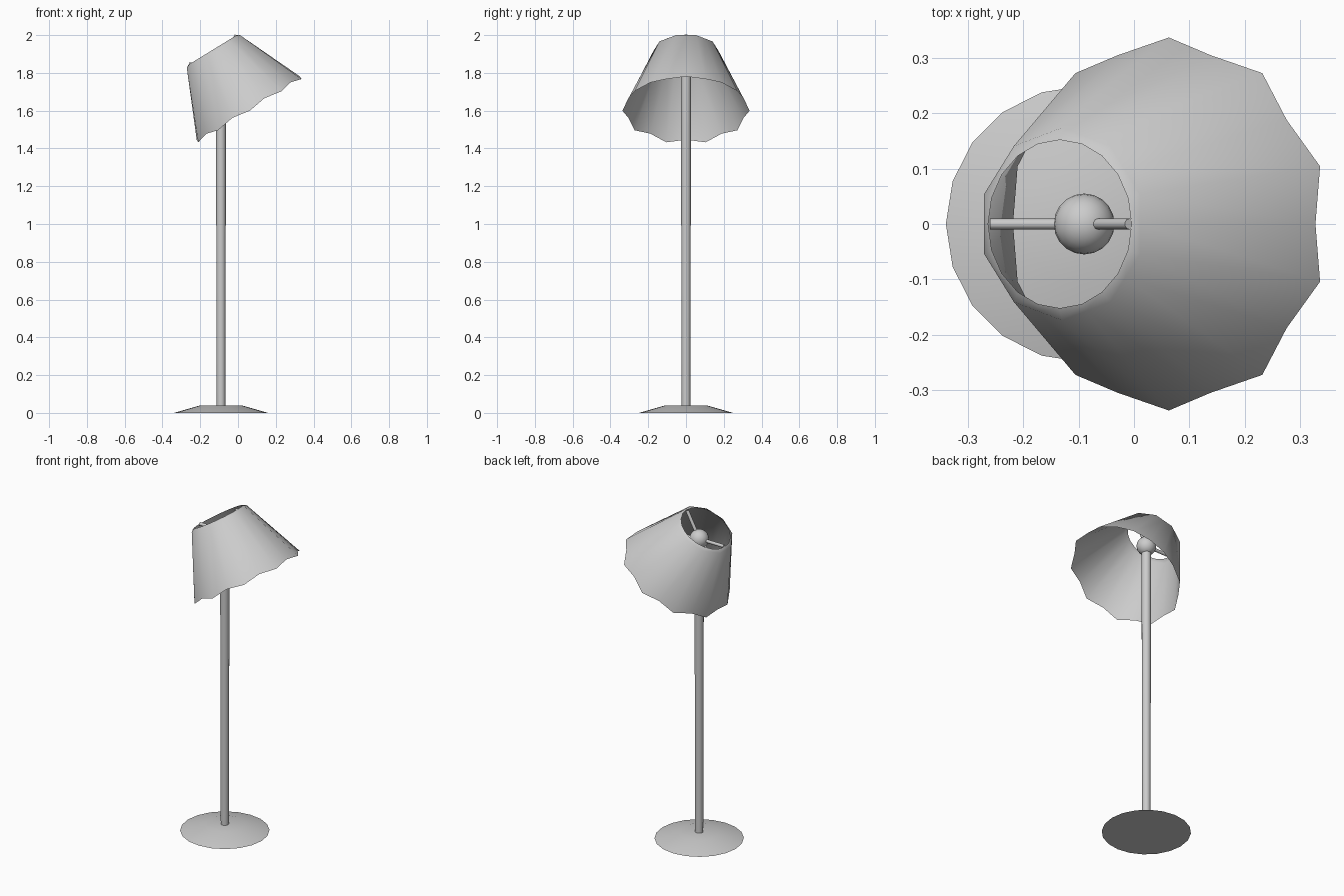
import bpy, bmesh, math
from mathutils import Vector

if "Cube" in bpy.data.objects:
    bpy.data.objects.remove(bpy.data.objects["Cube"])

STEM_X = -0.09
TILT = math.radians(31.5)
U = Vector((math.cos(TILT), 0, math.sin(TILT)))     # across the shade
V = Vector((0, 1, 0))
AXIS = Vector((-math.sin(TILT), 0, math.cos(TILT)))  # shade axis, upward
HUB = Vector((STEM_X, 0, 1.846))


def make_object(name, bm, angle=40):
    mesh = bpy.data.meshes.new(name)
    bm.to_mesh(mesh)
    bm.free()
    obj = bpy.data.objects.new(name, mesh)
    bpy.context.collection.objects.link(obj)
    bpy.ops.object.select_all(action='DESELECT')
    obj.select_set(True)
    bpy.context.view_layer.objects.active = obj
    bpy.ops.object.shade_smooth_by_angle(angle=math.radians(angle))
    return obj


def tapered_rod(name, start, end, r1, r2, sides=16):
    bm = bmesh.new()
    d = end - start
    bmesh.ops.create_cone(bm, cap_ends=True, segments=sides, radius1=r1,
                          radius2=r2, depth=d.length)
    rot = Vector((0, 0, 1)).rotation_difference(d)
    for v in bm.verts:
        v.co = rot @ v.co + (start + end) / 2
    return make_object(name, bm)


# Base: shallow cone disc
tapered_rod("base", Vector((STEM_X, 0, 0)), Vector((STEM_X, 0, 0.04)), 0.25, 0.11, 20)

# Pole, slightly wider towards the top
tapered_rod("pole", Vector((STEM_X, 0, 0.03)), Vector((STEM_X, 0, 1.82)), 0.023, 0.027)

# Hub ball on top of the pole
bm = bmesh.new()
bmesh.ops.create_uvsphere(bm, u_segments=20, v_segments=12, radius=0.055)
bmesh.ops.translate(bm, verts=bm.verts, vec=HUB)
make_object("hub_ball", bm)

# Two support arms from the hub to the upper shade ring
RING_C = Vector((-0.134, 0, 1.922))
for label, side in (("left", -1), ("right", 1)):
    tapered_rod("support_arm_" + label, HUB, RING_C + U * side * 0.148, 0.01, 0.01, 10)


# Shade: tilted ten-sided cone with scalloped lower rim and a narrow top lip
def ring(bm, centre, radius, ten_sided=True, scallop=0.0):
    verts = []
    for i in range(20):
        a = math.radians(18 * i)
        middle = i % 2 == 0
        r = radius * math.cos(math.radians(18)) if middle and ten_sided else radius
        lift = AXIS * scallop if middle else Vector()
        verts.append(bm.verts.new(
            centre + U * r * math.cos(a) + V * r * math.sin(a) + lift))
    return verts


bm = bmesh.new()
rings = [ring(bm, Vector((0.063, 0, 1.60)), 0.337, scallop=0.016),
         ring(bm, Vector((-0.13, 0, 1.913)), 0.174),
         ring(bm, RING_C, 0.152, ten_sided=False)]
for low, high in zip(rings, rings[1:]):
    for i in range(20):
        j = (i + 1) % 20
        bm.faces.new((low[i], low[j], high[j], high[i]))
make_object("lampshade", bm)
